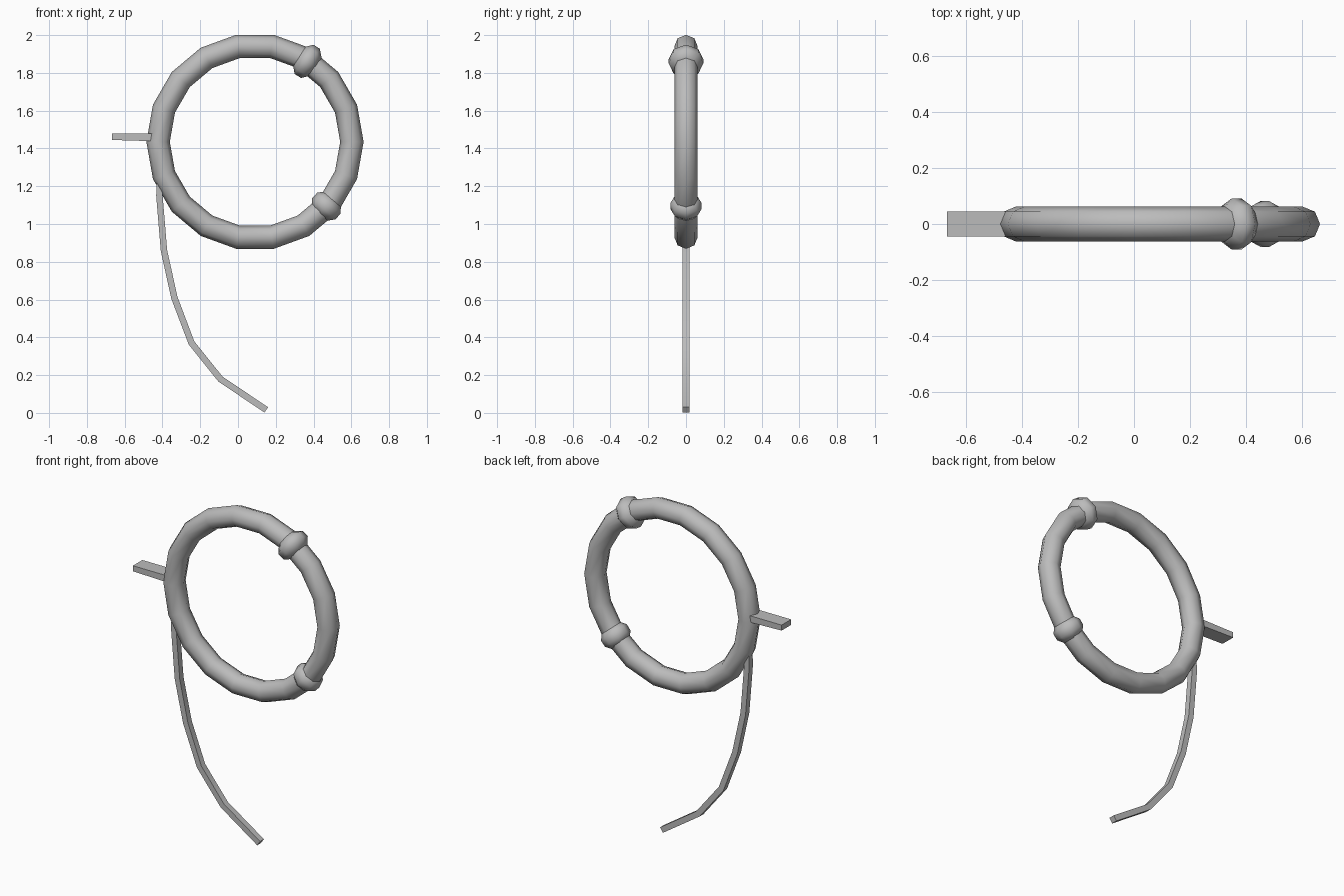
import bpy
import bmesh
from math import cos, sin, pi, radians
from mathutils import Vector

cube = bpy.data.objects.get("Cube")
if cube:
    bpy.data.objects.remove(cube, do_unlink=True)

CENTRE = Vector((0.09, 0, 1.435))
RING_R, TUBE_R = 0.513, 0.062

grey = bpy.data.materials.new("plain_grey")
grey.use_nodes = True
grey.diffuse_color = (0.5, 0.5, 0.5, 1)
grey.node_tree.nodes["Principled BSDF"].inputs["Base Color"].default_value = (0.5, 0.5, 0.5, 1)


def radial(angle):
    return Vector((cos(angle), 0, sin(angle)))


def loft(name, sections, closed=False, smooth=60):
    """Skin a list of point loops into one object."""
    bm = bmesh.new()
    loops = [[bm.verts.new(p) for p in s] for s in sections]
    n = len(loops[0])
    pairs = list(zip(loops, loops[1:]))
    if closed:
        pairs.append((loops[-1], loops[0]))
    for a, b in pairs:
        for i in range(n):
            j = (i + 1) % n
            bm.faces.new((a[i], a[j], b[j], b[i]))
    if not closed:
        bm.faces.new(loops[0])
        bm.faces.new(loops[-1])
    bmesh.ops.recalc_face_normals(bm, faces=bm.faces)
    mesh = bpy.data.meshes.new(name)
    bm.to_mesh(mesh)
    bm.free()
    mesh.materials.append(grey)
    obj = bpy.data.objects.new(name, mesh)
    bpy.context.collection.objects.link(obj)
    bpy.ops.object.select_all(action='DESELECT')
    obj.select_set(True)
    bpy.context.view_layer.objects.active = obj
    bpy.ops.object.shade_smooth_by_angle(angle=radians(smooth))
    return obj


def circle(centre, out, radius, sides=8):
    """Loop around a centre, in the plane of 'out' and the y axis."""
    side = Vector((0, 1, 0))
    return [centre + radius * (out * cos(2 * pi * i / sides) + side * sin(2 * pi * i / sides))
            for i in range(sides)]


# Round hoop
hoop = []
for k in range(18):
    out = radial(2 * pi * k / 18)
    # mitre the tube at each corner so the section stays even
    hoop.append(circle(CENTRE + out * RING_R, out, TUBE_R))
loft("hoop", hoop, closed=True)


# Hinge and latch collars: a thin band with sloping shoulders
def collar(name, degrees, radius):
    out = radial(radians(degrees))
    along = radial(radians(degrees + 90))
    mid = CENTRE + out * 0.508
    profile = [(-0.055, 0.055), (-0.02, radius), (0.02, radius), (0.055, 0.055)]
    loft(name, [circle(mid + along * d, out, r) for d, r in profile])


collar("upper_collar", 57, 0.092)
collar("lower_collar", -42, 0.083)

# Flat thumb tab
loft("thumb_tab", [[(x, y, z) for y, z in
                    ((-0.045, low), (0.045, low), (0.045, 1.478), (-0.045, 1.478))]
                   for x, low in ((-0.668, 1.445), (-0.43, 1.438))], smooth=30)

# Curved tail, square in section
path = [Vector((x, 0, z)) for x, z in
        ((-0.41, 1.35), (-0.416, 1.15), (-0.392, 0.86), (-0.337, 0.61),
         (-0.246, 0.37), (-0.092, 0.178), (0.15, 0.016))]
tail = []
for i, p in enumerate(path):
    run = (path[min(i + 1, len(path) - 1)] - path[max(i - 1, 0)]).normalized()
    out = Vector((run.z, 0, -run.x))
    tail.append([p + out * a * 0.017 + Vector((0, b * 0.018, 0))
                 for a, b in ((-1, -1), (1, -1), (1, 1), (-1, 1))])
loft("curved_tail", tail, smooth=40)
